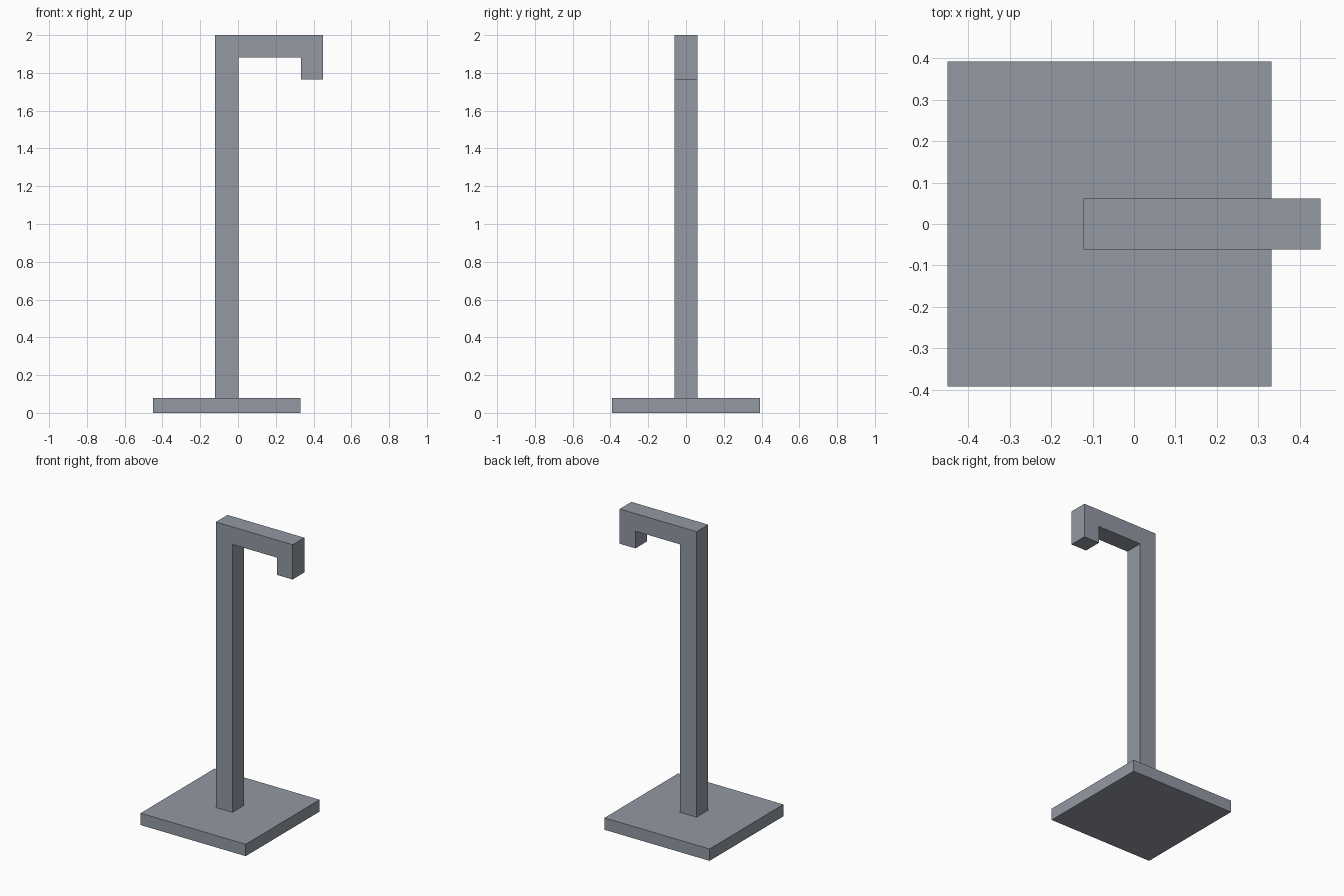
import bpy, bmesh

if "Cube" in bpy.data.objects:
    bpy.data.objects.remove(bpy.data.objects["Cube"])

# Slate grey metal
slate = bpy.data.materials.new("slate_grey")
slate.diffuse_color = (0.29, 0.314, 0.37, 1)
slate.use_nodes = True
slate.node_tree.nodes["Principled BSDF"].inputs["Base Color"].default_value = slate.diffuse_color


def extrude_profile(name, profile, half_depth):
    """Extrude an x-z outline symmetrically along y."""
    bm = bmesh.new()
    face = bm.faces.new([bm.verts.new((x, -half_depth, z)) for x, z in profile])
    ext = bmesh.ops.extrude_face_region(bm, geom=[face])
    moved = [v for v in ext["geom"] if isinstance(v, bmesh.types.BMVert)]
    bmesh.ops.translate(bm, verts=moved, vec=(0, 2 * half_depth, 0))
    bmesh.ops.recalc_face_normals(bm, faces=bm.faces)
    mesh = bpy.data.meshes.new(name)
    bm.to_mesh(mesh)
    bm.free()
    mesh.materials.append(slate)
    obj = bpy.data.objects.new(name, mesh)
    bpy.context.collection.objects.link(obj)
    return obj


# Square base plate
extrude_profile("base_plate", [(-0.45, 0), (0.332, 0), (0.332, 0.08), (-0.45, 0.08)], 0.392)

# Post, overhead arm and downturned tip as one continuous bar
extrude_profile("hooked_post", [
    (-0.122, 0.08), (0.002, 0.08), (0.002, 1.882), (0.333, 1.882),
    (0.333, 1.766), (0.45, 1.766), (0.45, 2.0), (-0.122, 2.0),
], 0.062)
